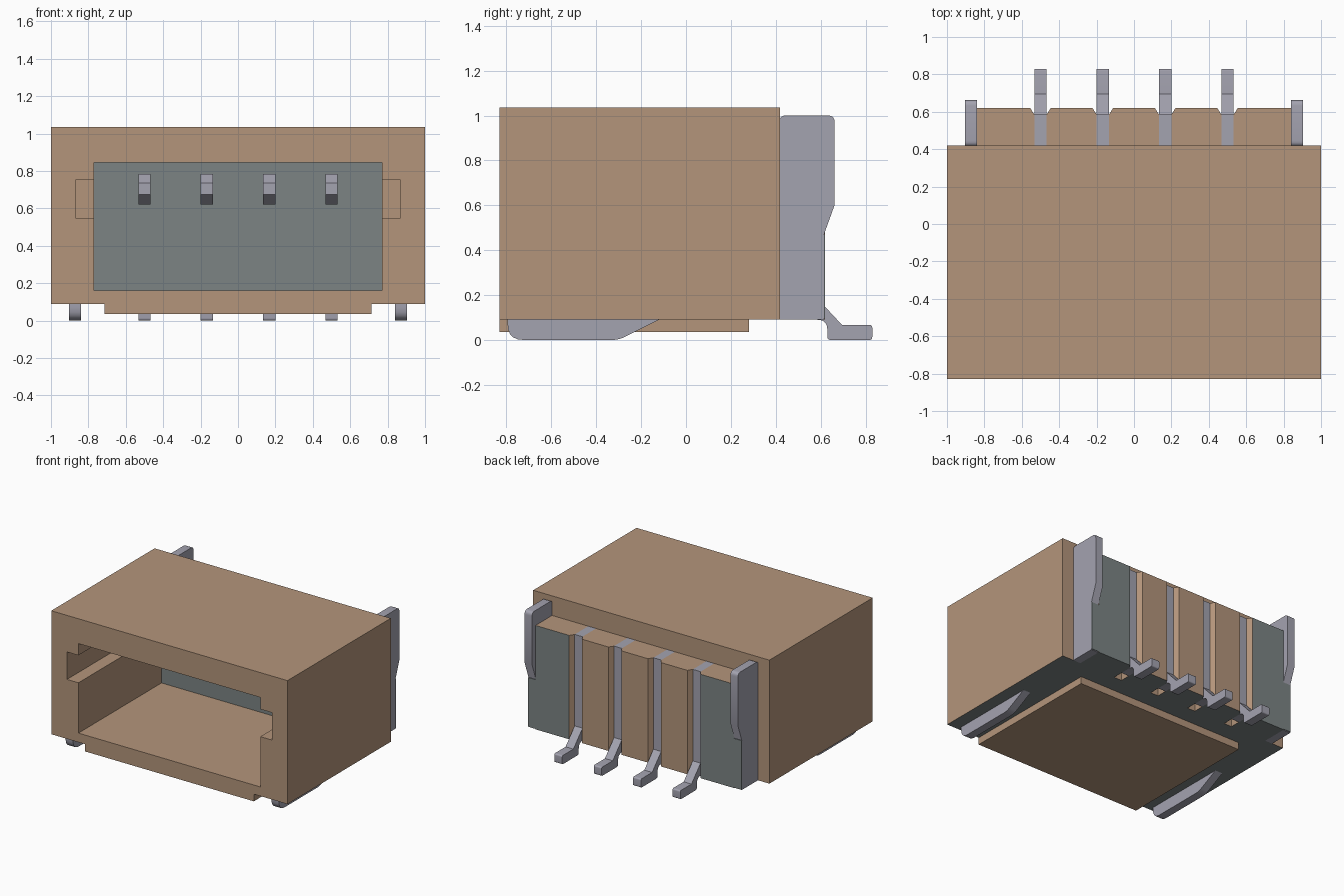
import bpy
import bmesh
from mathutils import Vector

cube = bpy.data.objects.get("Cube")
if cube:
    bpy.data.objects.remove(cube, do_unlink=True)


def material(name, rgb):
    m = bpy.data.materials.new(name)
    m.use_nodes = True
    m.diffuse_color = (*rgb, 1)
    m.node_tree.nodes["Principled BSDF"].inputs["Base Color"].default_value = (*rgb, 1)
    return m


TAN = material("tan_plastic", (0.456, 0.301, 0.198))
TEAL = material("grey_green_plastic", (0.202, 0.231, 0.231))
METAL = material("pale_metal", (0.371, 0.366, 0.434))


def prism(name, outline, axis, lo, hi, *mats):
    """Extrude a 2D outline along x (outline in y, z) or z (outline in x, y)."""
    def place(p, h):
        return (h, *p) if axis == "x" else (*p, h)
    bm = bmesh.new()
    a = [bm.verts.new(place(p, lo)) for p in outline]
    b = [bm.verts.new(place(p, hi)) for p in outline]
    bm.faces.new(a[::-1])
    bm.faces.new(b)
    n = len(outline)
    for i in range(n):
        j = (i + 1) % n
        bm.faces.new((a[i], a[j], b[j], b[i]))
    bmesh.ops.recalc_face_normals(bm, faces=bm.faces)
    me = bpy.data.meshes.new(name)
    bm.to_mesh(me)
    bm.free()
    ob = bpy.data.objects.new(name, me)
    bpy.context.collection.objects.link(ob)
    for m in mats:
        me.materials.append(m)
    return ob


def box(name, x, y, z, *mats):
    corners = [(x[0], y[0]), (x[1], y[0]), (x[1], y[1]), (x[0], y[1])]
    return prism(name, corners, "z", z[0], z[1], *mats)


def cut(target, cutter):
    cutter.hide_render = True
    mod = target.modifiers.new("cut", "BOOLEAN")
    mod.operation = "DIFFERENCE"
    mod.solver = "EXACT"
    mod.object = cutter
    bpy.context.view_layer.objects.active = target
    bpy.ops.object.modifier_apply(modifier=mod.name)
    bpy.data.objects.remove(cutter, do_unlink=True)


def paint(ob, rule):
    """Give the second material to the faces that meet the rule."""
    for f in ob.data.polygons:
        f.material_index = int(rule(f.normal, f.center))


def smooth(ob):
    bpy.ops.object.select_all(action="DESELECT")
    ob.select_set(True)
    bpy.context.view_layer.objects.active = ob
    bpy.ops.object.shade_smooth_by_angle()


def rounded(outline, radii, steps=5):
    """Round chosen corners of an outline; radii maps corner index to size."""
    pts = []
    for i, p in enumerate(outline):
        r = radii.get(i, 0)
        c = Vector(p)
        if not r:
            pts.append(tuple(c))
            continue
        s = c + (Vector(outline[i - 1]) - c).normalized() * r
        e = c + (Vector(outline[(i + 1) % len(outline)]) - c).normalized() * r
        for k in range(steps + 1):
            t = k / steps
            pts.append(tuple(s * (1 - t) ** 2 + c * 2 * t * (1 - t) + e * t * t))
    return pts


# Housing with a socket and a keyed slot on each side
housing = box("housing", (-1, 1), (-0.83, 0.42), (0.09, 1.035), TAN, TEAL)
cut(housing, box("socket_cutter", (-0.77, 0.77), (-1, 0.175), (0.16, 0.845)))
for s in (-1, 1):
    xs = sorted((s * 0.7, s * 0.867))
    cut(housing, box("slot_cutter", xs, (-1, 0.165), (0.545, 0.755)))
paint(housing, lambda n, c: (n.z < -0.9 and c.z < 0.1)
      or (n.y < -0.9 and c.y > 0.17))

# Raised pad under the housing
box("bottom_pad", (-0.715, 0.715), (-0.83, 0.28), (0.035, 0.09), TAN)

# Rear ribs between the pins, chamfered beside each pin
pins = [-0.5, -0.1667, 0.1667, 0.5]
HALF = 0.033
edges = [-0.84 - HALF] + pins + [0.84 + HALF]
for i in range(5):
    l, r = edges[i] + HALF, edges[i + 1] - HALF
    cl = 0.022 if i > 0 else 0
    cr = 0.022 if i < 4 else 0
    outline = [(l, 0.42), (r, 0.42), (r, 0.585), (r - cr, 0.62), (l + cl, 0.62), (l, 0.585)]
    rib = prism(f"rear_rib_{i + 1}", outline, "z", 0.09, 0.885, TAN, TEAL)
    end = i in (0, 4)
    paint(rib, lambda n, c: n.z < -0.9 or (end and n.y > 0.9))

# Bent contact pins with pointed tips and soldering feet
pin_outline = [(-0.5, 0.675), (-0.43, 0.62), (0.46, 0.62), (0.5, 0.58), (0.5, 0.09),
               (0.63, 0.09), (0.63, 0), (0.83, 0), (0.83, 0.067), (0.695, 0.067),
               (0.585, 0.185), (0.585, 0.885), (0.42, 0.885), (0.42, 0.785),
               (-0.43, 0.785), (-0.5, 0.735)]
pin_profile = rounded(pin_outline, {5: 0.045, 6: 0.015, 7: 0.012, 8: 0.012})
for i, x in enumerate(pins):
    smooth(prism(f"contact_pin_{i + 1}", pin_profile, "x", x - HALF, x + HALF, METAL))

# Side solder tabs: rear upright and front foot on each side
upright = rounded([(0.42, 0.09), (0.615, 0.09), (0.615, 0.47), (0.662, 0.6),
                   (0.662, 1), (0.415, 1)], {4: 0.03, 5: 0.03})
foot = rounded([(-0.795, 0.09), (-0.795, 0), (-0.3, 0), (-0.12, 0.09)],
               {1: 0.07, 2: 0.03})
for side, s in (("left", 1), ("right", -1)):
    lo, hi = sorted((s * 0.84, s * 0.903))
    smooth(prism(f"{side}_rear_tab", upright, "x", lo, hi, METAL))
    smooth(prism(f"{side}_front_foot", foot, "x", lo, hi, METAL))
    box(f"{side}_rear_plate", (lo, hi), (0.614, 0.62), (0.095, 0.47), TEAL)
